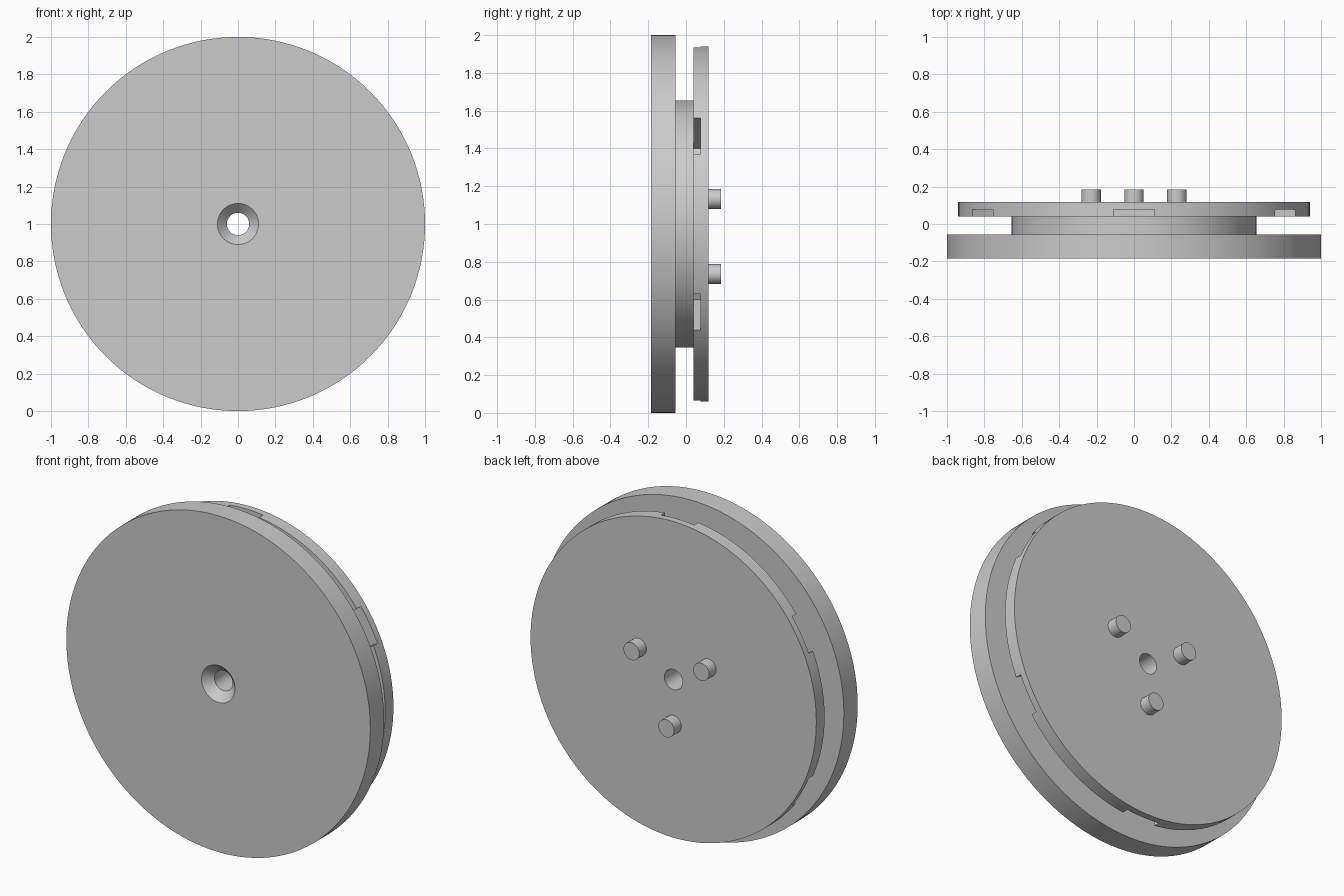
import bpy, bmesh, math
from mathutils import Matrix, Vector

cube = bpy.data.objects.get("Cube")
if cube:
    bpy.data.objects.remove(cube, do_unlink=True)

grey = bpy.data.materials.new("plain grey")
grey.use_nodes = True
grey.diffuse_color = (0.6, 0.6, 0.6, 1)
grey.node_tree.nodes["Principled BSDF"].inputs["Base Color"].default_value = (0.6, 0.6, 0.6, 1)

CENTRE = Vector((0, 0, 1))
FRONT, STEP, FLANGE, SLOT, REAR, TIP = -0.185, -0.055, 0.04, 0.078, 0.118, 0.185
HOLE = 0.06


def finish(bm, name):
    bmesh.ops.recalc_face_normals(bm, faces=bm.faces)
    mesh = bpy.data.meshes.new(name)
    bm.to_mesh(mesh)
    bm.free()
    mesh.materials.append(grey)
    obj = bpy.data.objects.new(name, mesh)
    bpy.context.collection.objects.link(obj)
    return obj


def activate(obj):
    bpy.ops.object.select_all(action='DESELECT')
    obj.select_set(True)
    bpy.context.view_layer.objects.active = obj


def smooth(obj):
    activate(obj)
    bpy.ops.object.shade_smooth_by_angle(angle=math.radians(30))


def lathe(name, profile, steps=128):
    """Revolve a closed (radius, y) profile about the disc axis."""
    bm = bmesh.new()
    rings = []
    for i in range(steps):
        a = math.tau * i / steps
        rings.append([bm.verts.new(CENTRE + Vector((r * math.cos(a), y, r * math.sin(a))))
                      for r, y in profile])
    n = len(profile)
    for i in range(steps):
        a, b = rings[i], rings[(i + 1) % steps]
        for j in range(n):
            k = (j + 1) % n
            bm.faces.new((a[j], a[k], b[k], b[j]))
    return finish(bm, name)


# Front disc with a countersunk hole, narrow hub, rear flange
front_disc = lathe("front_disc", [(0.11, FRONT), (1, FRONT), (1, STEP),
                                  (HOLE, STEP), (HOLE, FRONT + 0.05)])
hub = lathe("hub", [(HOLE, STEP), (0.655, STEP), (0.655, FLANGE), (HOLE, FLANGE)])
rear_flange = lathe("rear_flange", [(HOLE, FLANGE), (0.94, FLANGE),
                                    (0.94, REAR), (HOLE, REAR)])

# Six radial slots cut into the inner face of the flange
bm = bmesh.new()
inner, outer, width = 0.61, 1.0, 0.22
near = FLANGE - 0.02
for i in range(6):
    turn = Matrix.Rotation(math.radians(30 + 60 * i), 4, 'Y')
    place = Matrix.Translation(((inner + outer) / 2, (near + SLOT) / 2, 0))
    size = Matrix.Diagonal((outer - inner, SLOT - near, width, 1))
    bmesh.ops.create_cube(bm, size=1, matrix=Matrix.Translation(CENTRE) @ turn @ place @ size)
cutter = finish(bm, "slot_cutter")
cutter.hide_render = True
cut = rear_flange.modifiers.new("slots", 'BOOLEAN')
cut.operation = 'DIFFERENCE'
cut.solver = 'EXACT'
cut.object = cutter
activate(rear_flange)
bpy.ops.object.modifier_apply(modifier=cut.name)
bpy.data.objects.remove(cutter, do_unlink=True)

# Three drive pins on the rear face
pins = []
for i, label in enumerate(("left", "right", "lower")):
    a = math.radians((30, 150, 270)[i])
    spot = CENTRE + Vector((0.265 * math.cos(a), (REAR - 0.01 + TIP) / 2, 0.265 * math.sin(a)))
    bm = bmesh.new()
    bmesh.ops.create_cone(bm, cap_ends=True, segments=48, radius1=0.052, radius2=0.052,
                          depth=TIP - REAR + 0.01,
                          matrix=Matrix.Translation(spot) @ Matrix.Rotation(math.pi / 2, 4, 'X'))
    pins.append(finish(bm, label + "_pin"))

for part in [front_disc, hub, rear_flange] + pins:
    smooth(part)
